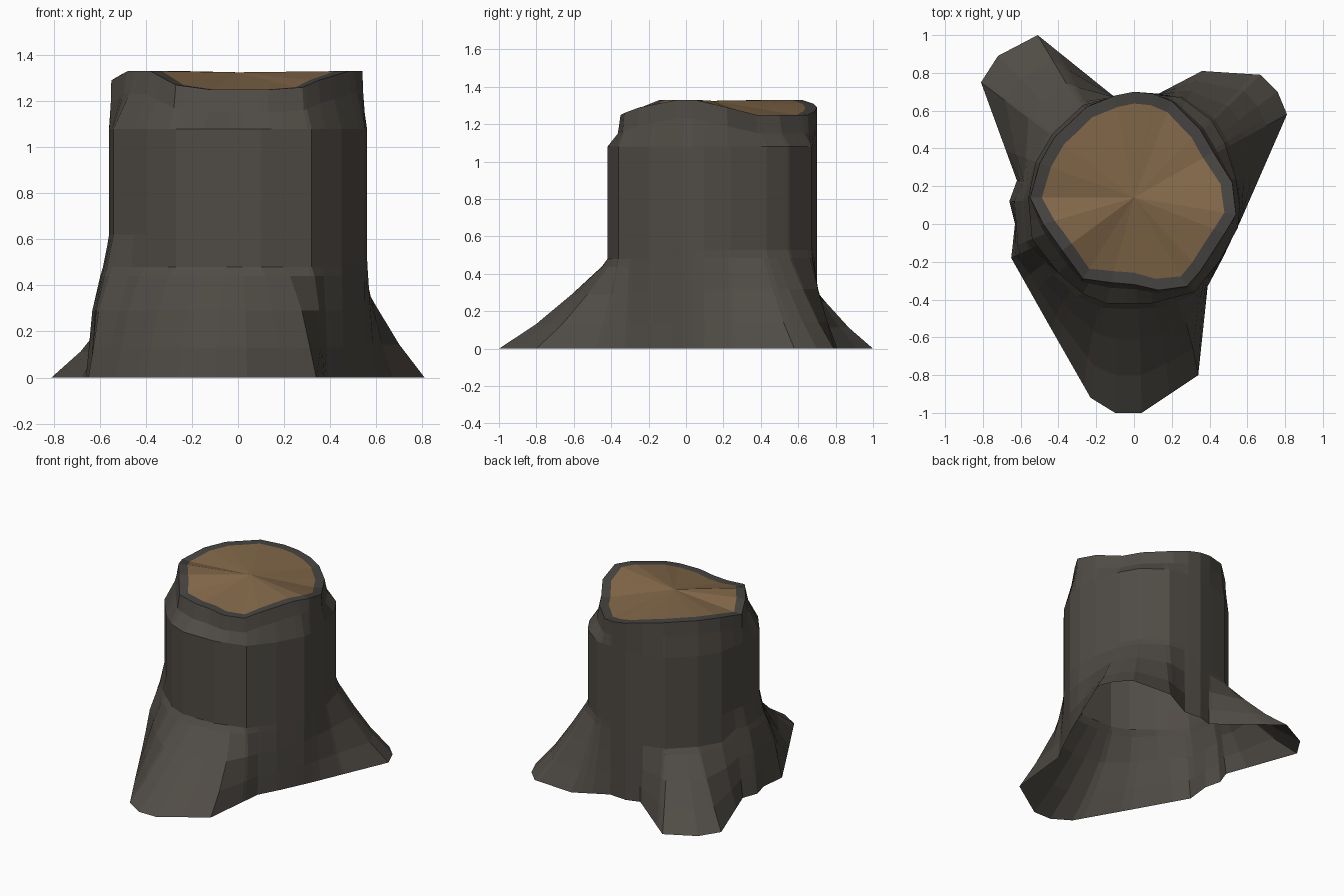
import bpy, bmesh, math
from mathutils import Vector

if "Cube" in bpy.data.objects:
    bpy.data.objects.remove(bpy.data.objects["Cube"])

C = Vector((0, 0.14))  # trunk axis

# Ground outline with three roots
BASE = [(0.81, 0.58), (0.76, 0.70), (0.67, 0.79), (0.36, 0.81), (0.13, 0.69), (0, 0.70),
        (-0.10, 0.67), (-0.51, 1.0), (-0.72, 0.89), (-0.81, 0.75), (-0.62, 0.23),
        (-0.66, 0.12), (-0.63, 0), (-0.65, -0.18), (-0.43, -0.57), (-0.23, -0.92),
        (-0.10, -1.0), (0.04, -1.0), (0.34, -0.80), (0.39, -0.33), (0.47, -0.18), (0.57, 0.03)]
# Trunk outline
TRUNK = [(0.56, 0.10), (0.54, 0.24), (0.48, 0.43), (0.41, 0.55), (0.25, 0.67), (0.10, 0.69),
         (0, 0.70), (-0.12, 0.67), (-0.27, 0.63), (-0.43, 0.48), (-0.52, 0.33), (-0.56, 0.14),
         (-0.54, -0.08), (-0.40, -0.26), (-0.27, -0.37), (-0.15, -0.42), (0.10, -0.42),
         (0.32, -0.36), (0.45, -0.20), (0.55, -0.02)]
# Uneven cut rim (x, y, z)
RIM = [(0.54, 0.05, 1.33), (0.52, 0.22, 1.29), (0.42, 0.38, 1.25), (0.35, 0.50, 1.25),
       (0.20, 0.65, 1.25), (0.10, 0.69, 1.27), (0, 0.70, 1.29), (-0.10, 0.68, 1.31),
       (-0.25, 0.62, 1.33), (-0.42, 0.46, 1.33), (-0.50, 0.32, 1.32), (-0.55, 0.14, 1.29),
       (-0.48, 0, 1.33), (-0.38, -0.14, 1.33), (-0.27, -0.29, 1.27), (-0.12, -0.31, 1.25),
       (0, -0.32, 1.25), (0.13, -0.35, 1.25), (0.28, -0.33, 1.26), (0.35, -0.25, 1.29),
       (0.48, -0.05, 1.33)]


def angle(p):
    return math.atan2(p[1] - C.y, p[0] - C.x) % math.tau


def ray(outline, a):
    """Radius and height where a ray from the axis meets an outline."""
    d = Vector((math.cos(a), math.sin(a)))
    for p, q in zip(outline, outline[1:] + outline[:1]):
        span = (angle(q) - angle(p)) % math.tau
        if (a - angle(p)) % math.tau <= span + 1e-9 and span < math.pi:
            P, Q = Vector(p[:2]) - C, Vector(q[:2]) - C
            e = Q - P
            r = P.cross(e) / d.cross(e)
            t = (d * r - P).length / e.length
            z = p[2] + (q[2] - p[2]) * t if len(p) > 2 else 0
            return r, z
    return 0.55, 1.3


def material(name, col):
    m = bpy.data.materials.new(name)
    m.diffuse_color = (*col, 1)
    m.use_nodes = True
    m.node_tree.nodes["Principled BSDF"].inputs["Base Color"].default_value = m.diffuse_color
    return m


bark = material("bark", (0.080, 0.071, 0.060))
rim_mat = material("rim bark", (0.061, 0.057, 0.052))
wood = material("cut wood", (0.225, 0.138, 0.067))

# One column per corner of the three outlines
angles = []
for a in sorted([angle(p) for p in BASE] + [angle(p) for p in RIM + TRUNK]):
    if not angles or a - angles[-1] > 0.02:
        angles.append(a)

# Root flare: height, spread of roots, spread of the left bulge
FLARE = [(0, 1, 1), (0.13, 0.66, 0.98), (0.29, 0.33, 0.92), (0.44, 0.05, 0.55),
         (0.48, 0, 0.40), (0.62, 0, 0)]


def column(a):
    base, trunk = ray(BASE, a)[0], ray(TRUNK, a)[0]
    top, z = ray(RIM, a)
    deg = math.degrees(a)
    d = Vector((math.cos(a), math.sin(a)))
    # left bulge lies between the back-left and front roots
    bulge = max(0, 1 - abs(deg - 192) / 32)
    # the right root is tall, the back-left root is low
    tall = 1.1 if deg < 80 or deg > 335 else 0.87 if deg < 160 else 1
    front = 225 < deg < 325
    pts = []
    for h, root, left in FLARE:
        t = root + (left - root) * bulge
        tx = t ** 0.5 if front else t  # front root keeps its width as it climbs
        x = d.x * (trunk + (base - trunk) * tx)
        y = d.y * (trunk + (base - trunk) * t)
        pts.append((C.x + x, C.y + y, h * tall if h < 0.6 else h))
    for r, h in [(trunk, 1.08), (trunk + (top - trunk) * 0.75, z - 0.10), (top, z),
                 (top - 0.062, z)]:
        pts.append((C.x + d.x * r, C.y + d.y * r, h))
    return pts


def build(name, rings, mats, cap=None, rim_row=None):
    bm = bmesh.new()
    n = len(rings)
    grid = [[bm.verts.new(p) for p in col] for col in rings]
    centre = bm.verts.new((C.x, C.y, cap)) if cap else None
    for i in range(n):
        A, B = grid[i], grid[(i + 1) % n]
        for k in range(len(A) - 1):
            f = bm.faces.new((A[k], B[k], B[k + 1], A[k + 1]))
            f.material_index = 1 if k == rim_row else 0
        if cap:
            bm.faces.new((A[-1], B[-1], centre))
    me = bpy.data.meshes.new(name)
    bm.to_mesh(me)
    bm.free()
    for m in mats:
        me.materials.append(m)
    ob = bpy.data.objects.new(name, me)
    bpy.context.collection.objects.link(ob)


cols = [column(a) for a in angles]
# Bark shell with roots, open underneath
build("stump_bark", cols, [bark, rim_mat], rim_row=len(cols[0]) - 2)
# Sawn wood top
build("cut_top", [c[-1:] for c in cols], [wood], cap=1.325)
